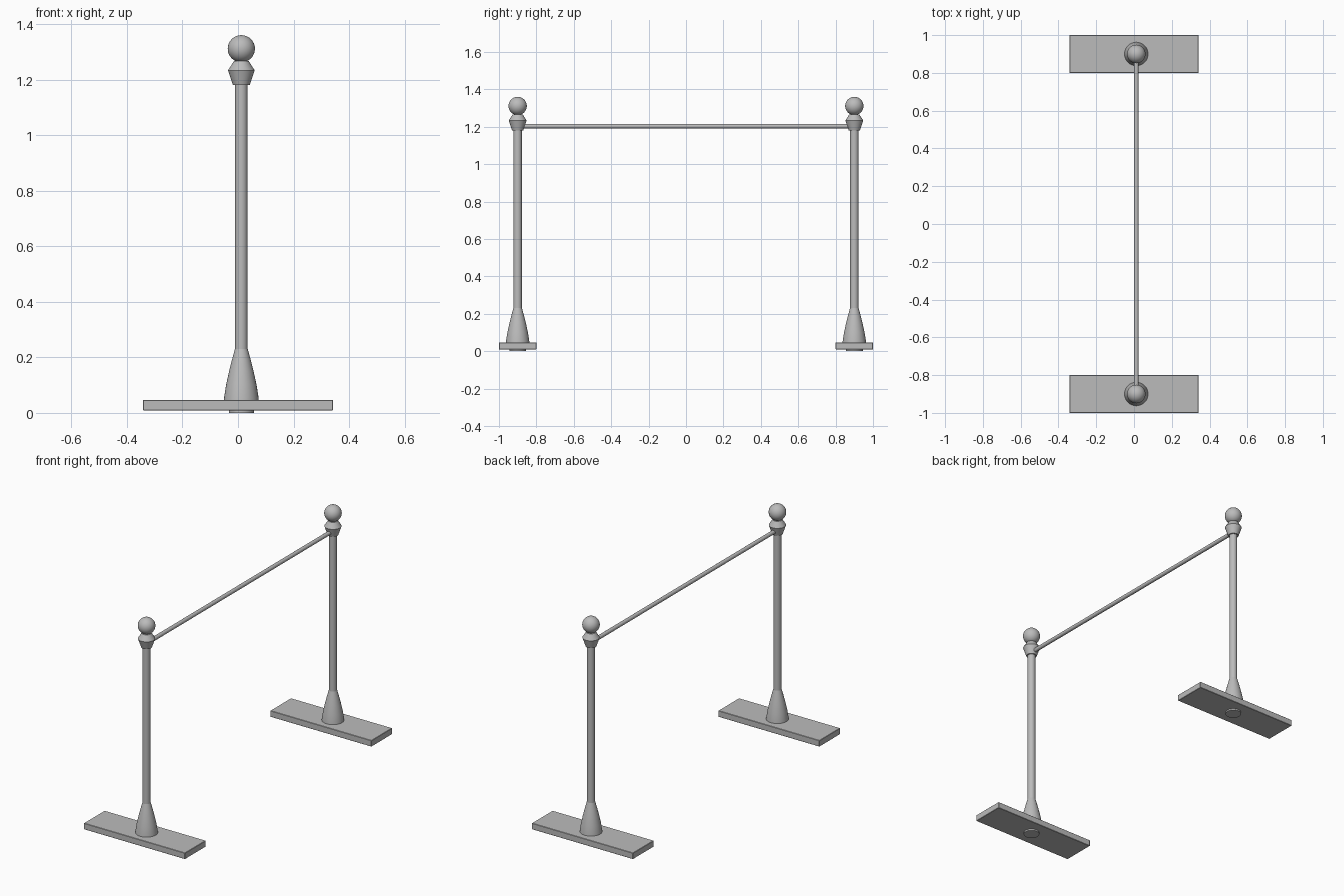
import bpy, bmesh, math
from mathutils import Matrix

cube = bpy.data.objects.get("Cube")
if cube:
    bpy.data.objects.remove(cube, do_unlink=True)

grey = bpy.data.materials.new("grey_metal")
grey.use_nodes = True
COLOR = (0.5, 0.5, 0.5, 1)
grey.diffuse_color = COLOR
grey.node_tree.nodes["Principled BSDF"].inputs["Base Color"].default_value = COLOR

POST_X, POST_Y = 0.012, 0.9


def finish(name, bm, location=(0, 0, 0), smooth=True):
    bmesh.ops.recalc_face_normals(bm, faces=bm.faces)
    mesh = bpy.data.meshes.new(name)
    bm.to_mesh(mesh)
    bm.free()
    mesh.materials.append(grey)
    obj = bpy.data.objects.new(name, mesh)
    bpy.context.collection.objects.link(obj)
    obj.location = location
    if smooth:
        bpy.ops.object.select_all(action="DESELECT")
        obj.select_set(True)
        bpy.context.view_layer.objects.active = obj
        bpy.ops.object.shade_smooth_by_angle(angle=math.radians(30))
    return obj


def lathe(name, profile, location, sides=32):
    """Revolve (radius, height) points about z and cap both ends."""
    bm = bmesh.new()
    rings = []
    for r, z in profile:
        angles = [2 * math.pi * i / sides for i in range(sides)]
        rings.append([bm.verts.new((r * math.cos(a), r * math.sin(a), z)) for a in angles])
    for low, high in zip(rings, rings[1:]):
        for i in range(sides):
            j = (i + 1) % sides
            bm.faces.new((low[i], low[j], high[j], high[i]))
    bm.faces.new(rings[0])
    bm.faces.new(rings[-1])
    return finish(name, bm, location)


for side, y in (("front", -POST_Y), ("back", POST_Y)):
    at = (POST_X, y, 0)

    # Flat foot with slightly eased edges
    bm = bmesh.new()
    bmesh.ops.create_cube(bm, size=1, matrix=Matrix.Diagonal((0.684, 0.2, 0.038, 1)))
    bmesh.ops.bevel(bm, geom=bm.edges[:], offset=0.002, segments=1, affect="EDGES")
    finish(side + "_foot", bm, (0, y, 0.028), smooth=False)

    # Disc under the foot
    lathe(side + "_foot_plug", [(0.045, 0), (0.045, 0.02)], at)

    # Flared socket, tube and flared collar
    lathe(side + "_socket", [(0.063, 0.04), (0.062, 0.055), (0.055, 0.1), (0.044, 0.15),
                             (0.034, 0.19), (0.023, 0.23)], at)
    lathe(side + "_post", [(0.0225, 0.05), (0.0225, 1.2)], at)
    lathe(side + "_collar", [(0.03, 1.18), (0.048, 1.233), (0.027, 1.266)], at)

    # Ball finial
    bm = bmesh.new()
    bmesh.ops.create_uvsphere(bm, u_segments=32, v_segments=16, radius=0.049)
    finish(side + "_finial", bm, (POST_X, y, 1.311))

# Horizontal rail between the posts
bm = bmesh.new()
bmesh.ops.create_cone(bm, cap_ends=True, segments=24, radius1=0.012, radius2=0.012,
                      depth=2 * POST_Y, matrix=Matrix.Rotation(math.pi / 2, 4, "X"))
finish("rail", bm, (POST_X, 0, 1.203))
